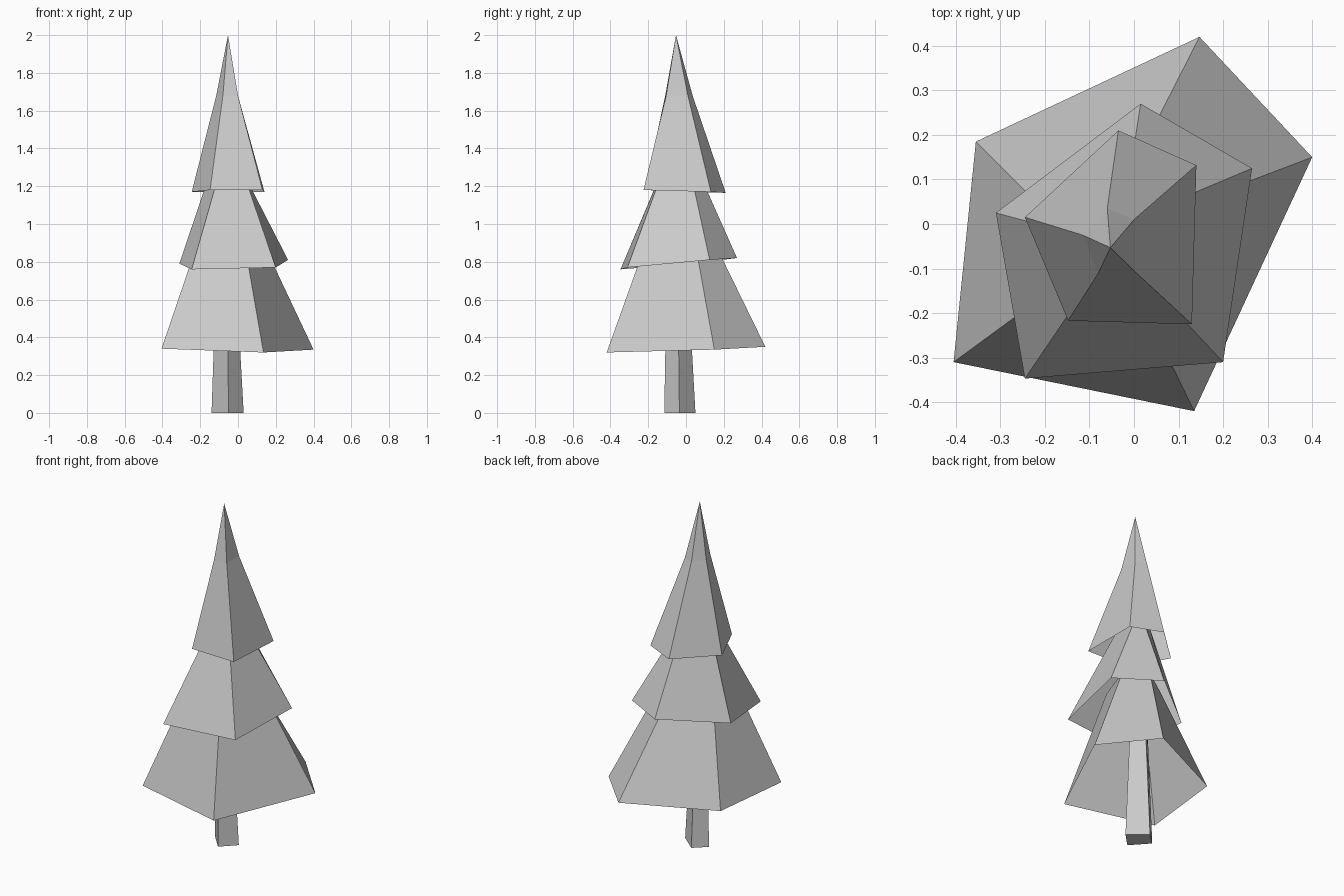
import bpy
import bmesh
from mathutils import Vector

cube = bpy.data.objects.get("Cube")
if cube:
    bpy.data.objects.remove(cube, do_unlink=True)

grey = bpy.data.materials.new("pale_grey")
grey.use_nodes = True
shade = (0.6, 0.6, 0.6, 1)
grey.diffuse_color = shade
grey.node_tree.nodes["Principled BSDF"].inputs["Base Color"].default_value = shade


def skin(name, rings, cap_start=False):
    """Flat-faced shell through matching rings; a one-point ring is a tip."""
    bm = bmesh.new()
    loops = [[bm.verts.new(p) for p in ring] for ring in rings]
    for low, high in zip(loops, loops[1:]):
        count = len(low)
        for i in range(count):
            j = (i + 1) % count
            if len(high) == 1:
                bm.faces.new((low[i], low[j], high[0]))
            else:
                bm.faces.new((low[i], low[j], high[j], high[i]))
    if cap_start:
        bm.faces.new(loops[0][::-1])
    if len(loops[-1]) > 1:
        bm.faces.new(loops[-1])
    mesh = bpy.data.meshes.new(name)
    bm.to_mesh(mesh)
    bm.free()
    mesh.materials.append(grey)
    obj = bpy.data.objects.new(name, mesh)
    bpy.context.collection.objects.link(obj)
    return obj


def level(points, z):
    return [Vector((x, y, z)) for x, y in points]


def tier(name, rim, upper, z, reach):
    """Hollow skirt of branches, carried on up inside the tier above."""
    rim = [Vector(p) for p in rim]
    top = [a.lerp(b, reach) for a, b in zip(rim, level(upper, z))]
    skin(name, [rim, top])


# Trunk, tapering up inside the lowest branches
foot = [(-.05, -.115), (.03, -.035), (-.07, .05), (-.14, -.015)]
neck = [(-.06, -.10), (-.02, -.045), (-.07, .00), (-.11, -.03)]
skin("trunk", [level(foot, 0), level(neck, .9)], cap_start=True)

# Lower and middle branches
tier("lower_branches",
     [(-.405, -.31, .34), (.135, -.42, .32), (.40, .15, .335),
      (.147, .42, .35), (-.355, .185, .345)],
     [(-.255, -.20), (.055, -.255), (.19, .07), (.04, .21), (-.225, .055)],
     .78, 1.35)
tier("middle_branches",
     [(-.245, -.347, .76), (.20, -.31, .77), (.265, .125, .81),
      (.015, .27, .82), (-.31, .025, .79)],
     [(-.125, -.17), (.06, -.16), (.075, .045), (-.01, .11), (-.18, -.01)],
     1.18, 1.35)

# Pointed crown, bending inward below the tip
crown_rim = [(-.148, -.217, 1.18), (.13, -.225, 1.18), (.14, .132, 1.17),
             (-.035, .21, 1.165), (-.245, .015, 1.17)]
crown_bend = [(-.08, -.11), (.0, -.105), (.0, .01), (-.06, .035), (-.115, -.025)]
skin("crown", [crown_rim, level(crown_bend, 1.68), [(-.053, -.053, 2)]])
